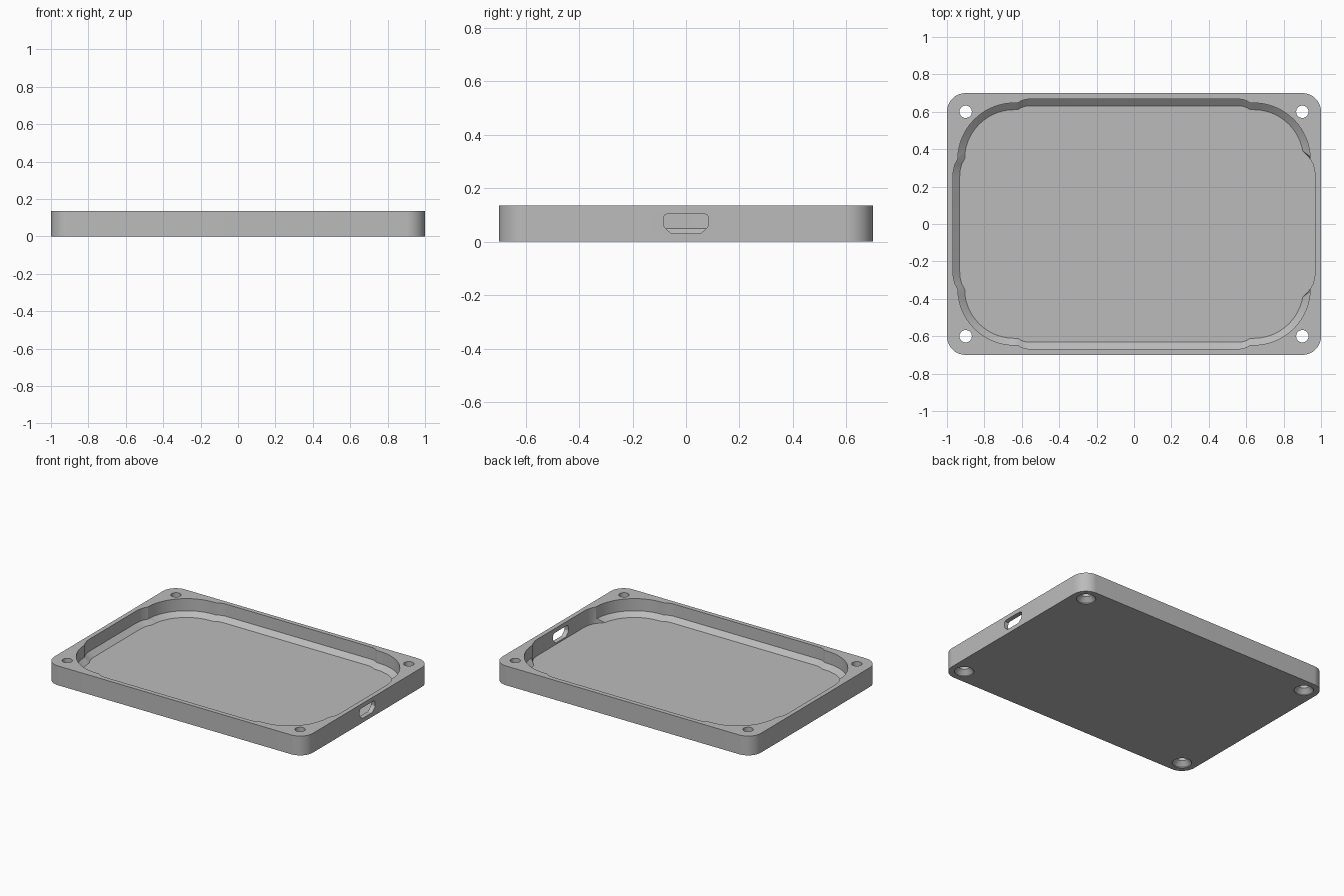
import bpy, bmesh, math

if "Cube" in bpy.data.objects:
    bpy.data.objects.remove(bpy.data.objects["Cube"])

HEIGHT, FLOOR, LEDGE = 0.135, 0.02, 0.05   # tray top, floor and ledge levels
INSET = 0.036                              # width of the sloped ledge


def loft(name, rings):
    """Closed solid through rings with matching point counts."""
    bm = bmesh.new()
    loops = [[bm.verts.new(p) for p in ring] for ring in rings]
    n = len(loops[0])
    for a, b in zip(loops, loops[1:]):
        for i in range(n):
            j = (i + 1) % n
            bm.faces.new((a[i], a[j], b[j], b[i]))
    bm.faces.new(loops[0][::-1])
    bm.faces.new(loops[-1])
    bmesh.ops.recalc_face_normals(bm, faces=bm.faces)
    mesh = bpy.data.meshes.new(name)
    bm.to_mesh(mesh)
    bm.free()
    obj = bpy.data.objects.new(name, mesh)
    bpy.context.collection.objects.link(obj)
    return obj


def arc(cx, cy, r, a0, a1, steps):
    return [(cx + r * math.cos(math.radians(a0 + (a1 - a0) * i / steps)),
             cy + r * math.sin(math.radians(a0 + (a1 - a0) * i / steps)))
            for i in range(steps + 1)]


def four_corners(quarter_right, quarter_left):
    """Full outline from the +x+y and -x+y quarters, mirrored front to back."""
    half = quarter_right + [(-x, y) for x, y in reversed(quarter_left)]
    return half + [(x, -y) for x, y in reversed(half)]


def at(outline, z):
    return [(x, y, z) for x, y in outline]


def cavity_quarter(d, side_d):
    """Bulged side, rounded corner and bulged long edge, moved inward by d."""
    side = [(0.968, 0.25), (0.966, 0.285), (0.957, 0.32), (0.941, 0.35)]
    edge = [(0.62, 0.648), (0.603, 0.658), (0.585, 0.665), (0.56, 0.668)]
    return ([(x - side_d, y) for x, y in side]
            + arc(0.64, 0.345, 0.302 - d, 10 if d else 3, 90, 20)
            + [(x, y - d) for x, y in edge])


# Tray body: rounded rectangular slab
corner = arc(0.9, 0.6, 0.1, 0, 90, 16)
slab = four_corners(corner, corner)
tray = loft("tray", [at(slab, 0), at(slab, HEIGHT)])

# Cavity: straight walls, sloped ledge on all sides but the port side
wide = four_corners(cavity_quarter(0, 0), cavity_quarter(0, 0))
narrow = four_corners(cavity_quarter(INSET, 0), cavity_quarter(INSET, INSET))
cutters = [loft("cavity_cutter",
                [at(narrow, FLOOR), at(wide, LEDGE), at(wide, HEIGHT + 0.05)])]

# Cable port through the right wall, tapered towards the bottom
port_half = [(0.052, 0.03), (0.058, 0.033), (0.08, 0.053), (0.085, 0.063),
             (0.085, 0.087), (0.08, 0.1), (0.067, 0.105)]
port = port_half + [(-y, z) for y, z in reversed(port_half)]
cutters.append(loft("port_cutter",
                    [[(x, y, z) for y, z in port] for x in (0.94, 1.05)]))

# Countersunk screw holes
for sx in (-1, 1):
    for sy in (-1, 1):
        rings = []
        for r, z in ((0.062, -0.02), (0.062, 0.006), (0.033, 0.036), (0.033, 0.2)):
            rings.append(at(arc(0.9 * sx, 0.6 * sy, r, 0, 348.75, 31), z))
        cutters.append(loft("screw_hole_cutter", rings))

# Cut everything out of the slab
bpy.context.view_layer.objects.active = tray
tray.select_set(True)
for cutter in cutters:
    cutter.hide_render = True
    mod = tray.modifiers.new("cut", "BOOLEAN")
    mod.operation, mod.solver, mod.object = "DIFFERENCE", "EXACT", cutter
    bpy.ops.object.modifier_apply(modifier=mod.name)
    bpy.data.objects.remove(cutter)

# Single grey finish
grey = bpy.data.materials.new("grey plastic")
grey.diffuse_color = (0.5, 0.5, 0.5, 1)
grey.use_nodes = True
grey.node_tree.nodes["Principled BSDF"].inputs["Base Color"].default_value = grey.diffuse_color
tray.data.materials.clear()
tray.data.materials.append(grey)
bpy.ops.object.shade_smooth_by_angle(angle=math.radians(25))
